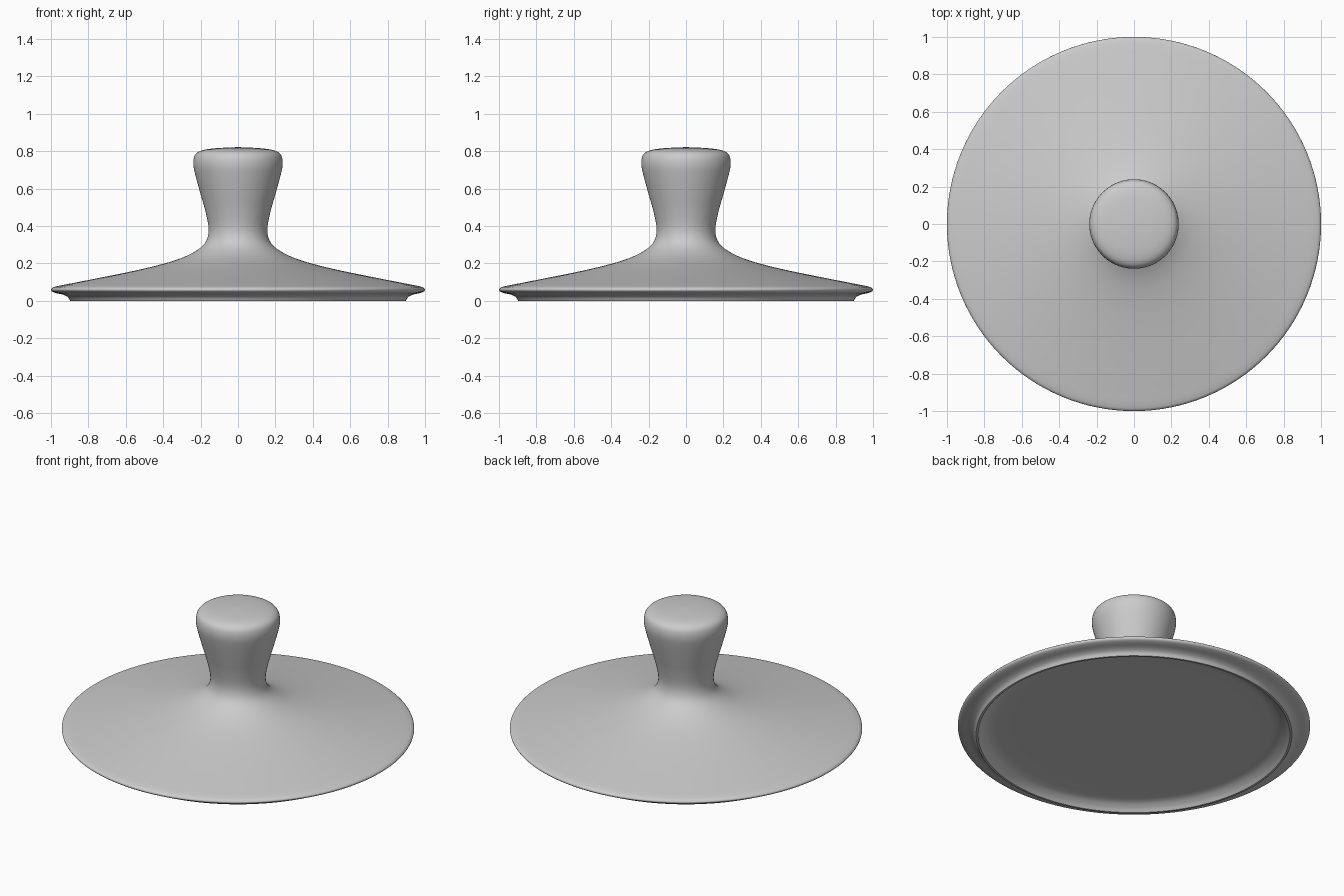
import bpy, bmesh, math
from mathutils import Vector

if "Cube" in bpy.data.objects:
    bpy.data.objects.remove(bpy.data.objects["Cube"])

# Smooth profile sections (radius, height), joined at crisp edges
underside = [(0, 0.05), (0.45, 0.05), (0.78, 0.048), (0.83, 0.04), (0.865, 0.02), (0.885, 0)]
upper = [(0.897, 0), (0.91, 0.02), (0.935, 0.033), (0.975, 0.042), (0.996, 0.051),
         (1.0, 0.062), (0.985, 0.074), (0.9, 0.092), (0.74, 0.123), (0.55, 0.162),
         (0.40, 0.198), (0.29, 0.234), (0.21, 0.277), (0.17, 0.32), (0.157, 0.38),
         (0.172, 0.47), (0.20, 0.57), (0.23, 0.68), (0.239, 0.735), (0.229, 0.782),
         (0.195, 0.804), (0.12, 0.816), (0, 0.822)]


def spline(points, steps=4):
    """Catmull-Rom curve through the points."""
    p = [Vector(q) for q in points]
    p = [2 * p[0] - p[1]] + p + [2 * p[-1] - p[-2]]
    out = []
    for i in range(1, len(p) - 2):
        # centripetal-like tangents scaled to the local segment length
        d = (p[i + 1] - p[i]).length
        t0 = (p[i + 1] - p[i - 1]) * d / ((p[i + 1] - p[i]).length + (p[i] - p[i - 1]).length)
        t1 = (p[i + 2] - p[i]) * d / ((p[i + 2] - p[i + 1]).length + d)
        for k in range(steps):
            t = k / steps
            out.append(p[i] * (2*t**3 - 3*t**2 + 1) + t0 * (t**3 - 2*t**2 + t)
                       + p[i + 1] * (3*t**2 - 2*t**3) + t1 * (t**3 - t**2))
    return out + [p[-2]]


# Lathe the lid with its knob
profile = spline(underside) + spline(upper)
bm = bmesh.new()
verts = [bm.verts.new((max(r, 0), 0, z)) for r, z in profile]
edges = [bm.edges.new(pair) for pair in zip(verts, verts[1:])]
bmesh.ops.spin(bm, geom=verts + edges, cent=(0, 0, 0), axis=(0, 0, 1),
               angle=math.tau, steps=128, use_duplicate=False)
bmesh.ops.remove_doubles(bm, verts=bm.verts, dist=1e-4)
bmesh.ops.recalc_face_normals(bm, faces=bm.faces)
mesh = bpy.data.meshes.new("lid")
bm.to_mesh(mesh)
bm.free()
lid = bpy.data.objects.new("lid_with_knob", mesh)
bpy.context.collection.objects.link(lid)
bpy.context.view_layer.objects.active = lid
lid.select_set(True)
bpy.ops.object.shade_smooth_by_angle(angle=math.radians(35))
